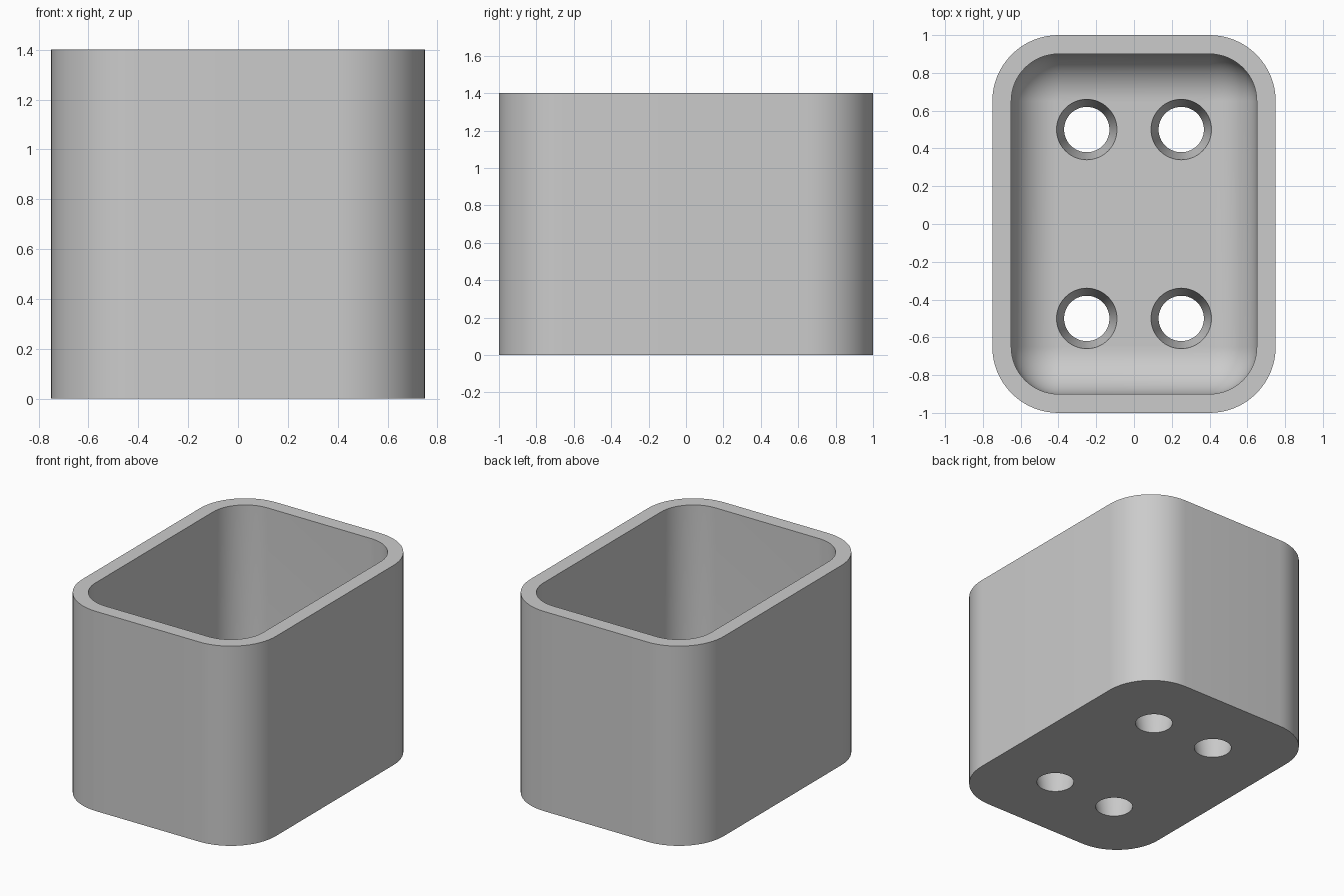
import bpy
import bmesh
from math import sin, cos, pi, radians
from mathutils import Matrix

cube = bpy.data.objects.get("Cube")
if cube:
    bpy.data.objects.remove(cube, do_unlink=True)

HALF_X, HALF_Y, HEIGHT = 0.75, 1.0, 1.4
CORNER, WALL, FLOOR = 0.35, 0.1, 0.2
SEGMENTS = 16

grey = bpy.data.materials.new("plain grey")
grey.use_nodes = True
colour = (0.6, 0.6, 0.6, 1)
grey.diffuse_color = colour
grey.node_tree.nodes["Principled BSDF"].inputs["Base Color"].default_value = colour


def ring(bm, inset, z):
    """Rounded rectangle of vertices, inset from the outer wall."""
    radius = CORNER - inset
    verts = []
    for i, (sx, sy) in enumerate([(1, 1), (-1, 1), (-1, -1), (1, -1)]):
        for k in range(SEGMENTS + 1):
            a = (i + k / SEGMENTS) * pi / 2
            verts.append(bm.verts.new((sx * (HALF_X - CORNER) + radius * cos(a),
                                       sy * (HALF_Y - CORNER) + radius * sin(a), z)))
    return verts


def finish(name, bm):
    mesh = bpy.data.meshes.new(name)
    bm.to_mesh(mesh)
    bm.free()
    obj = bpy.data.objects.new(name, mesh)
    bpy.context.collection.objects.link(obj)
    mesh.materials.append(grey)
    return obj


# Open box: outer wall, rim, inner wall, then the rounded edge down to the floor
bm = bmesh.new()
fillet = CORNER - WALL
levels = [(0, 0), (0, HEIGHT), (WALL, HEIGHT)]
for k in range(SEGMENTS + 1):
    a = k / SEGMENTS * pi / 2
    levels.append((WALL + fillet * (1 - cos(a)), FLOOR + fillet * (1 - sin(a))))
rings = [ring(bm, inset, z) for inset, z in levels]
for low, high in zip(rings, rings[1:]):
    for i in range(len(low)):
        j = (i + 1) % len(low)
        bm.faces.new((low[i], low[j], high[j], high[i]))
bm.faces.new(rings[0][::-1])
bm.faces.new(rings[-1])
bmesh.ops.remove_doubles(bm, verts=bm.verts, dist=0.0001)
bmesh.ops.recalc_face_normals(bm, faces=bm.faces)
box = finish("open_box", bm)

# Four tapered floor holes, wider at the top
bm = bmesh.new()
for x in (-0.25, 0.25):
    for y in (-0.5, 0.5):
        bmesh.ops.create_cone(bm, cap_ends=True, segments=64, radius1=0.1,
                              radius2=0.18, depth=0.4,
                              matrix=Matrix.Translation((x, y, 0.1)))
cutter = finish("hole_cutter", bm)
cutter.hide_render = True

cut = box.modifiers.new("holes", 'BOOLEAN')
cut.operation = 'DIFFERENCE'
cut.solver = 'EXACT'
cut.object = cutter

bpy.ops.object.select_all(action='DESELECT')
box.select_set(True)
bpy.context.view_layer.objects.active = box
bpy.ops.object.modifier_apply(modifier=cut.name)
bpy.data.objects.remove(cutter, do_unlink=True)
bpy.ops.object.shade_smooth_by_angle(angle=radians(30))
